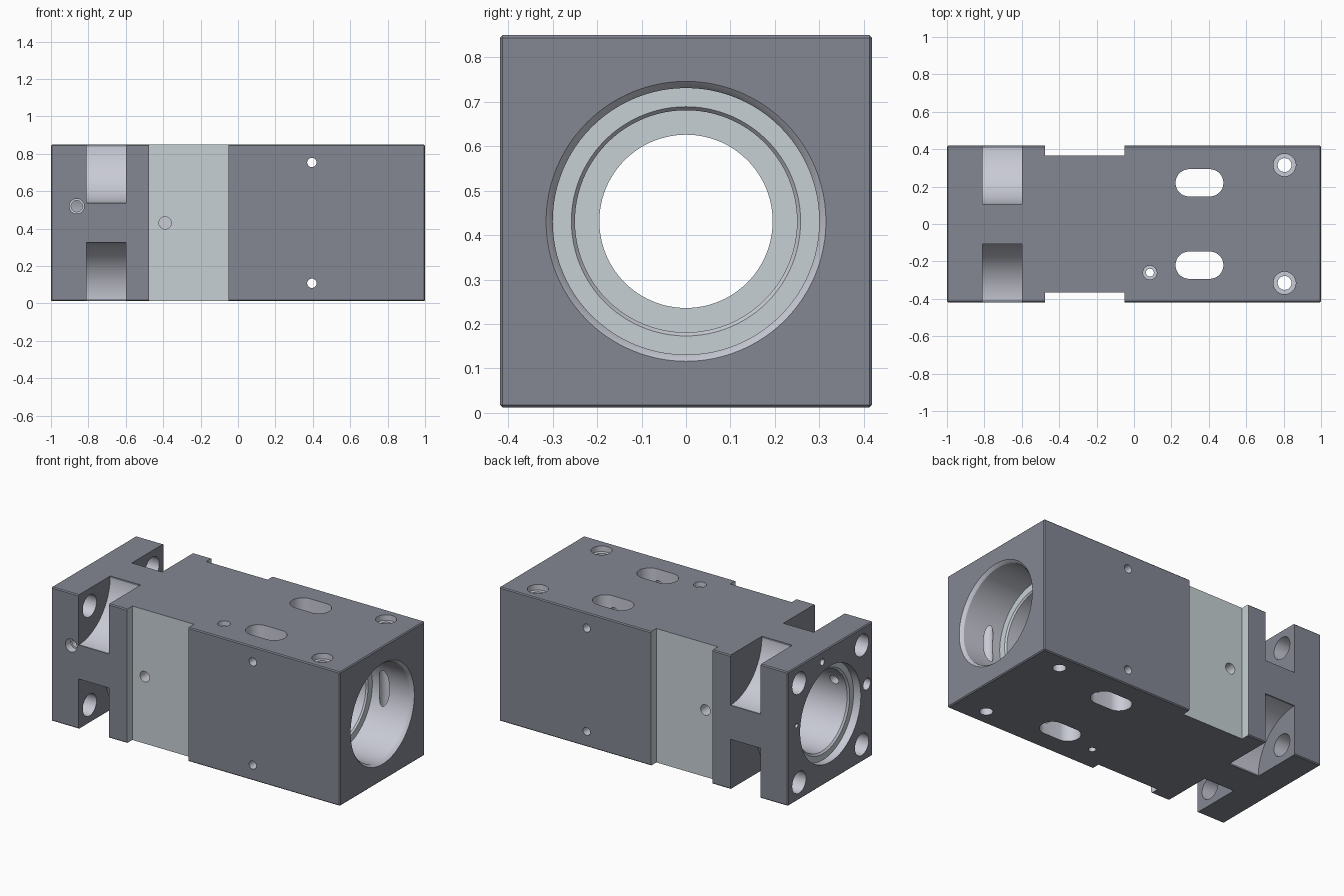
import bpy, bmesh
from math import cos, sin, pi, hypot

if "Cube" in bpy.data.objects:
    bpy.data.objects.remove(bpy.data.objects["Cube"])

CZ = 0.431          # height of the bore axis
H = 0.419           # half width of the square section


def finish(bm, name):
    bmesh.ops.recalc_face_normals(bm, faces=bm.faces)
    me = bpy.data.meshes.new(name)
    bm.to_mesh(me)
    bm.free()
    ob = bpy.data.objects.new(name, me)
    bpy.context.collection.objects.link(ob)
    return ob


def place(axis, a, b, t):
    return {'x': (t, a, b), 'y': (a, t, b), 'z': (a, b, t)}[axis]


def prism(name, pts, axis, lo, hi):
    bm = bmesh.new()
    f = bm.faces.new([bm.verts.new(place(axis, a, b, lo)) for a, b in pts])
    ext = bmesh.ops.extrude_face_region(bm, geom=[f])
    vs = [v for v in ext['geom'] if isinstance(v, bmesh.types.BMVert)]
    bmesh.ops.translate(bm, verts=vs, vec=place(axis, 0, 0, hi - lo))
    return finish(bm, name)


def ring(a, b, r, stretch=0.0, n=40):
    # circle, or a rounded slot stretched along the first axis
    pts = []
    for i in range(n):
        t = 2 * pi * (i + 0.5) / n
        pts.append((a + r * cos(t) + (stretch if cos(t) > 0 else -stretch), b + r * sin(t)))
    return pts


def rect(a0, a1, b0, b1):
    return [(a0, b0), (a1, b0), (a1, b1), (a0, b1)]


def lathe(name, profile, n=96):
    bm = bmesh.new()
    loops = [[bm.verts.new((x, r * cos(2 * pi * i / n), CZ + r * sin(2 * pi * i / n)))
              for i in range(n)] for x, r in profile]
    for p, q in zip(loops, loops[1:]):
        for i in range(n):
            j = (i + 1) % n
            bm.faces.new((p[i], p[j], q[j], q[i]))
    bm.faces.new(loops[0])
    bm.faces.new(loops[-1])
    return finish(bm, name)


def material(name, rgb):
    m = bpy.data.materials.new(name)
    m.diffuse_color = (*rgb, 1)
    m.use_nodes = True
    m.node_tree.nodes["Principled BSDF"].inputs["Base Color"].default_value = m.diffuse_color
    return m


# main block with small edge chamfers
body = prism("housing_block", rect(-1, 1, -H, H), 'z', CZ - H, CZ + H)
bm = bmesh.new()
bm.from_mesh(body.data)
bmesh.ops.bevel(bm, geom=bm.edges[:], offset=0.006, segments=1, affect='EDGES')
bm.to_mesh(body.data)
bm.free()

cutters = []

# stepped bore along the length
cutters.append(lathe("bore_cutter", [
    (-1.02, .30), (-.95, .30), (-.95, .262), (-.94, .25), (-.30, .25), (-.30, .195),
    (.15, .195), (.15, .25), (.71, .25), (.72, .258), (.72, .30), (.98, .30),
    (.99, .306), (1.0, .315), (1.02, .315)]))

for s in (-1, 1):
    # shallow side recesses
    cutters.append(prism("recess_cutter", rect(-.476, -.05, *sorted((s * .365, s * .5))), 'z', -.1, 1))
    # blind hole in each recess
    cutters.append(prism("recess_hole_cutter", ring(-.39, CZ, .033), 'y', *sorted((s * .27, s * .5))))
    # long slots through the height
    cutters.append(prism("slot_cutter", ring(.35, s * .22, .073, .055), 'z', -.1, 1))
    # counterbored vertical holes
    cutters.append(prism("mount_hole_cutter", ring(.805, s * .315, .037), 'z', -.1, 1))
    cutters.append(prism("counterbore_cutter", ring(.805, s * .315, .06), 'z', CZ + H - .035, 1))
    # cross holes through the width
    cutters.append(prism("cross_hole_cutter", ring(.395, CZ + s * .323, .025), 'y', -.6, .6))
    for t in (-1, 1):
        # concave corner pockets
        cutters.append(prism("pocket_cutter", ring(s * .42, CZ + t * .42, .314, n=80), 'x', -.81, -.60))
        # flange bolt holes
        cutters.append(prism("flange_hole_cutter", ring(s * .31, CZ + t * .31, .068), 'x', -1.1, -.72))

# small vertical pilot hole
cutters.append(prism("pilot_cutter", ring(.085, -.26, .021), 'z', -.1, 1))
cutters.append(prism("pilot_bore_cutter", ring(.085, -.26, .037), 'z', CZ + H - .03, 1))
# front port into the bore
cutters.append(prism("port_cutter", ring(-.862, .52, .03), 'y', -.5, -.2))
cutters.append(prism("port_bore_cutter", ring(-.862, .52, .04), 'y', -.5, -.37))
# small end-face holes
for y, z, r in ((-.36, .48, .036), (.08, .785, .02), (.335, .485, .014)):
    cutters.append(prism("end_hole_cutter", ring(y, z, r), 'x', -1.1, -.91))

# cut everything from the block
for c in cutters:
    c.hide_render = True
    m = body.modifiers.new(c.name, 'BOOLEAN')
    m.operation = 'DIFFERENCE'
    m.solver = 'EXACT'
    m.object = c
bpy.context.view_layer.update()
dg = bpy.context.evaluated_depsgraph_get()
result = bpy.data.meshes.new_from_object(body.evaluated_get(dg))
body.modifiers.clear()
body.data = result
for c in cutters:
    bpy.data.objects.remove(c, do_unlink=True)

# dark coated outside, lighter machined recesses, bores and pockets
result.materials.clear()
result.materials.append(material("dark_coating", (.228, .245, .29)))
result.materials.append(material("machined_flat", (.565, .633, .66)))
result.materials.append(material("machined_bore", (.584, .595, .67)))


def surface_kind(p):
    x, y, z = p.center
    z -= CZ
    outer = max(abs(y), abs(z)) > H - .0065 and abs(p.normal.x) < .9
    end = abs(x) > .999 or (abs(x) > .993 and hypot(y, z) > .35)
    flat_x = abs(p.normal.x) > .99
    pocket_wall = flat_x and min(abs(x + .81), abs(x + .60)) < .002
    if outer or end or pocket_wall:
        return 0
    return 1 if flat_x or (abs(p.normal.y) > .99 and abs(abs(y) - .365) < .002) else 2


for p in result.polygons:
    p.material_index = surface_kind(p)

bpy.ops.object.select_all(action='DESELECT')
body.select_set(True)
bpy.context.view_layer.objects.active = body
bpy.ops.object.shade_smooth_by_angle(angle=0.5)
